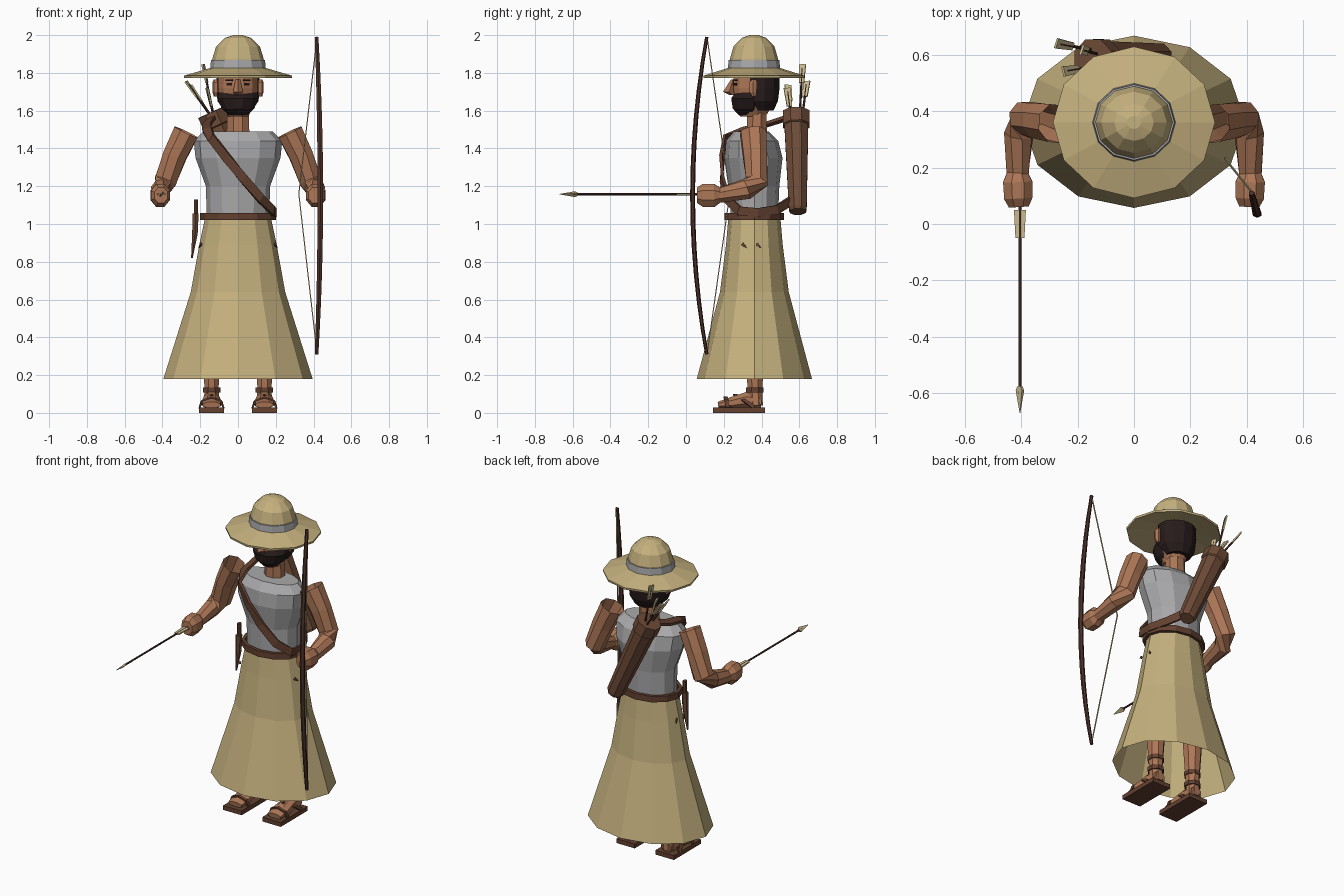
import bpy, bmesh, math
from mathutils import Vector, Matrix

CY = 0.362  # body axis in y


def material(name, rgb):
    m = bpy.data.materials.new(name)
    m.diffuse_color = (*rgb, 1)
    return m


STRAW = material("straw_cloth", (0.56, 0.44, 0.21))
SKIN = material("skin", (0.42, 0.185, 0.095))
GREY = material("grey_cloth", (0.40, 0.40, 0.41))
LEATHER = material("leather", (0.125, 0.052, 0.030))
HIDE = material("quiver_hide", (0.155, 0.070, 0.038))
WOOD = material("dark_wood", (0.075, 0.032, 0.022))
HAIR = material("hair", (0.020, 0.011, 0.011))
FEATHER = material("feather", (0.60, 0.50, 0.28))


def skin_rings(name, rings, mat, cap0=True, cap1=True, loop=False):
    """Join successive rings of points with quads."""
    bm = bmesh.new()
    vs = [[bm.verts.new(p) for p in r] for r in rings]
    n = len(vs[0])
    pairs = list(zip(vs, vs[1:])) + ([(vs[-1], vs[0])] if loop else [])
    for a, b in pairs:
        for i in range(n):
            j = (i + 1) % n
            bm.faces.new((a[i], a[j], b[j], b[i]))
    if not loop:
        if cap0:
            bm.faces.new(vs[0][::-1])
        if cap1:
            bm.faces.new(vs[-1])
    bmesh.ops.recalc_face_normals(bm, faces=bm.faces)
    me = bpy.data.meshes.new(name)
    bm.to_mesh(me)
    bm.free()
    me.materials.append(mat)
    ob = bpy.data.objects.new(name, me)
    bpy.context.collection.objects.link(ob)
    return ob


def loft(name, rings, mat, sides=12, phase=0.0, x=0.0, **caps):
    """Stack of ellipses: (centre y, z, x radius, y radius)."""
    angs = [2 * math.pi * (i + phase) / sides for i in range(sides)]
    return skin_rings(name, [[(x + rx * math.cos(a), cy + ry * math.sin(a), z) for a in angs]
                             for cy, z, rx, ry in rings], mat, **caps)


def tube(name, pts, mat, sides=6, ref=None, loop=False, **caps):
    """Sweep along (x, y, z, width, thickness); ref gives the thickness direction."""
    P = [Vector(p[:3]) for p in pts]
    n = len(P)
    rings = []
    for i, p in enumerate(pts):
        a = P[i - 1] if (loop or i) else P[i]
        b = P[(i + 1) % n] if (loop or i < n - 1) else P[i]
        t = (b - a).normalized()
        r = ref(P[i]) if callable(ref) else Vector(ref or (0, 1, 0.01))
        u = (r - t * r.dot(t)).normalized()
        v = t.cross(u)
        rings.append([P[i] + v * p[3] * math.cos(g) + u * p[4] * math.sin(g)
                      for g in (2 * math.pi * (k + 0.5) / sides for k in range(sides))])
    return skin_rings(name, rings, mat, loop=loop, **caps)


def box(name, c, size, mat, rz=0.0):
    bm = bmesh.new()
    bmesh.ops.create_cube(bm, size=1, matrix=Matrix.Translation(c) @ Matrix.Rotation(rz, 4, 'Z')
                          @ Matrix.Diagonal((*size, 1)))
    me = bpy.data.meshes.new(name)
    bm.to_mesh(me)
    bm.free()
    me.materials.append(mat)
    bpy.context.collection.objects.link(bpy.data.objects.new(name, me))


def outward(p):
    return Vector((p.x, p.y - CY, 0.0))


# Clothing
loft("skirt", [(CY, 0.18, 0.395, 0.305), (CY, 0.64, 0.25, 0.182), (CY, 0.89, 0.205, 0.15),
               (CY, 1.03, 0.175, 0.138)], STRAW, cap0=False)
loft("tunic", [(CY, 1.02, 0.165, 0.125), (CY, 1.2, 0.17, 0.132), (CY - .004, 1.35, 0.225, 0.153),
               (CY - .012, 1.44, 0.234, 0.138), (0.345, 1.49, 0.185, 0.092)], GREY)
belt = [(0.19 * math.cos(a), CY + 0.147 * math.sin(a), 1.04, 0.027, 0.015)
        for a in (math.pi * i / 6 for i in range(12))]
tube("belt", belt, LEATHER, 4, outward, loop=True)

# Head
loft("neck", [(0.375, 1.46, 0.066, 0.058), (0.375, 1.62, 0.06, 0.055)], SKIN, 8, 0.5)
loft("head", [(0.355, 1.57, 0.055, 0.07), (0.36, 1.64, 0.098, 0.105), (0.365, 1.72, 0.108, 0.118),
              (0.365, 1.81, 0.104, 0.115)], SKIN, 12, 0.5)
loft("hair", [(0.40, 1.60, 0.075, 0.065), (0.39, 1.65, 0.112, 0.10), (0.387, 1.72, 0.12, 0.112),
              (0.387, 1.80, 0.116, 0.11)], HAIR, 12, 0.5)
loft("beard", [(0.335, 1.575, 0.05, 0.055), (0.33, 1.61, 0.088, 0.085), (0.338, 1.665, 0.114, 0.102),
               (0.355, 1.695, 0.106, 0.098)], HAIR, 12, 0.5)
loft("nose", [(0.25, 1.765, 0.012, 0.012), (0.228, 1.70, 0.026, 0.032), (0.243, 1.682, 0.018, 0.012)],
     SKIN, 4)
for s, side in ((-1, "right"), (1, "left")):
    box(side + "_eye", (s * 0.046, 0.261, 1.74), (0.028, 0.008, 0.012), HAIR, s * 0.57)
    box(side + "_eyebrow", (s * 0.046, 0.260, 1.762), (0.04, 0.009, 0.008), HAIR, s * 0.57)
    loft(side + "_ear", [(0.36, 1.675, 0.01, 0.012), (0.355, 1.70, 0.018, 0.022),
                         (0.355, 1.75, 0.018, 0.024), (0.36, 1.765, 0.01, 0.012)], SKIN, 6, x=s * 0.118)

# Hat
hat = [(0.10, 1.80), (0.285, 1.772), (0.287, 1.785), (0.15, 1.825), (0.14, 1.83), (0.136, 1.875),
       (0.116, 1.94), (0.07, 1.985), (0.025, 2.0)]
loft("hat", [(0.36, z, r, r * 0.935) for r, z in hat], STRAW)
loft("hat_band", [(0.36, 1.826, 0.147, 0.138), (0.36, 1.868, 0.143, 0.134)], GREY)

# Arms, legs and sandals
for s, side in ((-1, "right"), (1, "left")):
    tube(side + "_arm", [(s * .275, .355, 1.487, .07, .075), (s * .335, .365, 1.36, .067, .067),
                         (s * .385, .375, 1.225, .064, .062), (s * .408, .32, 1.185, .057, .053),
                         (s * .413, .17, 1.15, .043, .04)], SKIN, 8, (0.6 * s, 1, 0.9), cap0=False)
    tube(side + "_hand", [(s * .413, .19, 1.155, .036, .036), (s * .412, .15, 1.152, .056, .066),
                          (s * .41, .09, 1.152, .054, .066), (s * .408, .06, 1.152, .038, .045)],
         SKIN, 8, (0, 0, 1))
    x = s * 0.14
    loft(side + "_leg", [(0.37, 0.04, 0.045, 0.04), (0.365, 0.13, 0.04, 0.042), (0.365, 0.27, 0.05, 0.052),
                         (0.365, 0.6, 0.07, 0.075)], SKIN, 8, 0.5, x)
    tube(side + "_foot", [(x, .40, .06, .04, .04), (x, .32, .068, .046, .046), (x, .24, .052, .055, .034),
                          (x, .17, .042, .05, .018)], SKIN, 8, (0, 0, 1))
    box(side + "_sole", (x, 0.28, 0.014), (0.132, 0.275, 0.028), LEATHER)
    for z in (0.122, 0.195):
        loft(side + "_ankle_strap", [(0.365, z - .013, .05, .05), (0.365, z + .013, .05, .05)],
             LEATHER, 8, 0.5, x)
    for y0, y1, h in ((0.22, 0.21, 0.082), (0.36, 0.26, 0.096)):
        tube(side + "_foot_strap", [(x - .062, y0, .03, .015, .006), (x - .048, (y0 + y1) / 2, .065, .015, .006),
                                    (x, y1, h, .015, .006), (x + .048, (y0 + y1) / 2, .065, .015, .006),
                                    (x + .062, y0, .03, .015, .006)],
             LEATHER, 4, lambda p, x=x: Vector((p.x - x, 0, p.z)))
    # Loose cord ends on the skirt
    for y in (0.31, 0.385):
        tube("cord_end", [(s * .195, y - .012, .895, .012, .008), (s * .207, y + .01, .875, .003, .003)],
             LEATHER, 4, (1, 0, 0))

# Bow with drawn string
bow = []
for i in range(13):
    k = i / 6 - 1
    w = 1 - k * k
    bow.append((0.416 + 0.02 * w, 0.11 - 0.075 * w, 1.15 + 0.84 * k, 0.011 + 0.006 * w, 0.009 + 0.004 * w))
tube("bow", bow, WOOD, 6)
tube("bow_string", [(.416, .115, 1.965, .004, .004), (.322, .232, 1.16, .004, .004),
                    (.416, .115, 0.335, .004, .004)], FEATHER, 4)


def arrow(name, start, end, up, w=0.026):
    """Shaft with a feathered plate at its end."""
    a, b = Vector(start), Vector(end)
    d = (b - a).normalized()
    tube(name + "_shaft", [(*a, .006, .006), (*(b - d * .02), .006, .006)], WOOD, 6, up)
    tube(name + "_feather", [(*(b - d * .10), w * .75, .006), (*b, w, .006)], FEATHER, 4, up)


# Held arrow
arrow("held_arrow", (-.404, -.60, 1.158), (-.404, .05, 1.158), (0, 0, 1), 0.03)
tube("held_arrow_rear", [(-.404, .0, 1.158, .006, .006), (-.404, .16, 1.158, .006, .006)], WOOD, 6, (0, 0, 1))
tube("arrow_head", [(-.404, -.575, 1.158, .008, .012), (-.404, -.59, 1.158, .008, .022),
                    (-.404, -.67, 1.158, .001, .001)], FEATHER, 4, (.7, 0, .7))

# Quiver and its arrows
q0, q1 = Vector((0.095, 0.592, 1.065)), Vector((-0.145, 0.583, 1.59))
prof = ((0, .045, .045), (.03, .053, .051), (.86, .07, .068), (.87, .078, .076), (1, .078, .076), (1, .06, .058),
        (.93, .055, .055))
tube("quiver", [(*(q0.lerp(q1, t)), a, b) for t, a, b in prof], HIDE, 8)
for i, tip in enumerate(((-.275, .64, 1.755), (-.25, .54, 1.735), (-.185, .617, 1.845), (-.165, .535, 1.72))):
    base = q0.lerp(q1, 0.9) + Vector((0, (tip[1] - .585) * .5, 0))
    arrow("quiver_arrow_%d" % i, base, tip, (1, .25 if i % 2 else -.35, 0.2))

# Shoulder strap
strap = [(-.14, .53, 1.56), (-.165, .42, 1.525), (-.165, .30, 1.50), (-.14, .215, 1.455), (-.06, .19, 1.35),
         (.03, .19, 1.24), (.12, .215, 1.135), (.185, .28, 1.07), (.195, .38, 1.06), (.15, .48, 1.075),
         (.08, .55, 1.12)]
tube("shoulder_strap", [(*p, 0.034, 0.012) for p in strap], LEATHER, 4,
     lambda p: outward(p) + Vector((0, 0, 0.6 if p.z > 1.49 else 0)))

# Dagger in sheath
tube("dagger_handle", [(-.222, .33, 1.055, .012, .012), (-.222, .33, 1.13, .013, .017)], LEATHER, 6)
tube("dagger_sheath", [(-.224, .33, 1.055, .018, .024), (-.228, .33, .95, .017, .021),
                       (-.244, .33, .82, .005, .006)], HIDE, 6)
